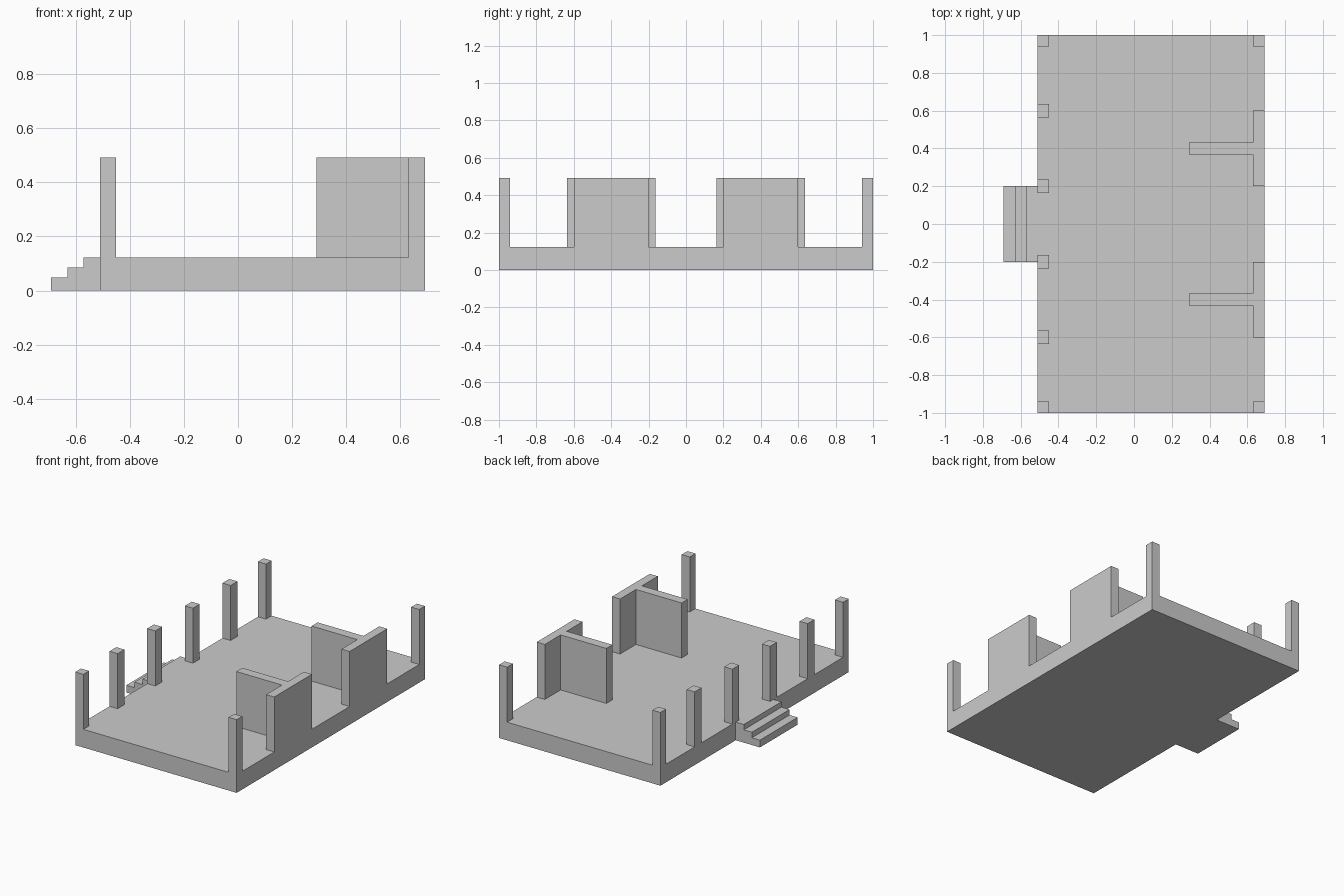
import bpy
import bmesh

if "Cube" in bpy.data.objects:
    bpy.data.objects.remove(bpy.data.objects["Cube"])

FLOOR, TOP = 0.122, 0.492      # deck surface and top of posts/walls
LEFT, RIGHT, T = -0.51, 0.69, 0.06   # deck edges, post/wall thickness


def prism(name, outline, axis, lo, hi):
    """Extrude a 2D outline along z (x, y points) or along y (x, z points)."""
    bm = bmesh.new()
    place = (lambda a, b: (a, b, lo)) if axis == 'z' else (lambda a, b: (a, lo, b))
    face = bm.faces.new([bm.verts.new(place(a, b)) for a, b in outline])
    new = bmesh.ops.extrude_face_region(bm, geom=[face])['geom']
    shift = (0, 0, hi - lo) if axis == 'z' else (0, hi - lo, 0)
    bmesh.ops.translate(bm, vec=shift,
                        verts=[v for v in new if isinstance(v, bmesh.types.BMVert)])
    bmesh.ops.recalc_face_normals(bm, faces=bm.faces)
    mesh = bpy.data.meshes.new(name)
    bm.to_mesh(mesh)
    bm.free()
    obj = bpy.data.objects.new(name, mesh)
    bpy.context.collection.objects.link(obj)
    return obj


def box(name, x0, x1, y0, y1, z0, z1):
    return prism(name, [(x0, y0), (x1, y0), (x1, y1), (x0, y1)], 'z', z0, z1)


# Deck
box("floor_slab", LEFT, RIGHT, -1, 1, 0, FLOOR)

# Entrance steps
prism("entrance_steps",
      [(-0.69, 0), (LEFT, 0), (LEFT, FLOOR), (-0.57, FLOOR), (-0.57, 0.086),
       (-0.63, 0.086), (-0.63, 0.049), (-0.69, 0.049)], 'y', -0.2, 0.2)

for side, s in (("front", -1), ("back", 1)):
    # Corner posts
    y0, y1 = sorted((s * (1 - T), s))
    box(f"{side}_left_corner_post", LEFT, LEFT + T, y0, y1, FLOOR, TOP)
    box(f"{side}_right_corner_post", RIGHT - T, RIGHT, y0, y1, FLOOR, TOP)

    # Posts along the entrance side
    for label, c in (("inner", 0.2), ("outer", 0.6)):
        box(f"{side}_{label}_post", LEFT, LEFT + T,
            s * c - 0.036, s * c + 0.036, FLOOR, TOP)

    # T-shaped wall: outer panel with a divider reaching inward
    c, h, e = s * 0.4, 0.032, RIGHT - T
    prism(f"{side}_t_wall",
          [(0.29, c - h), (e, c - h), (e, c - 0.2), (RIGHT, c - 0.2),
           (RIGHT, c + 0.2), (e, c + 0.2), (e, c + h), (0.29, c + h)],
          'z', FLOOR, TOP)
